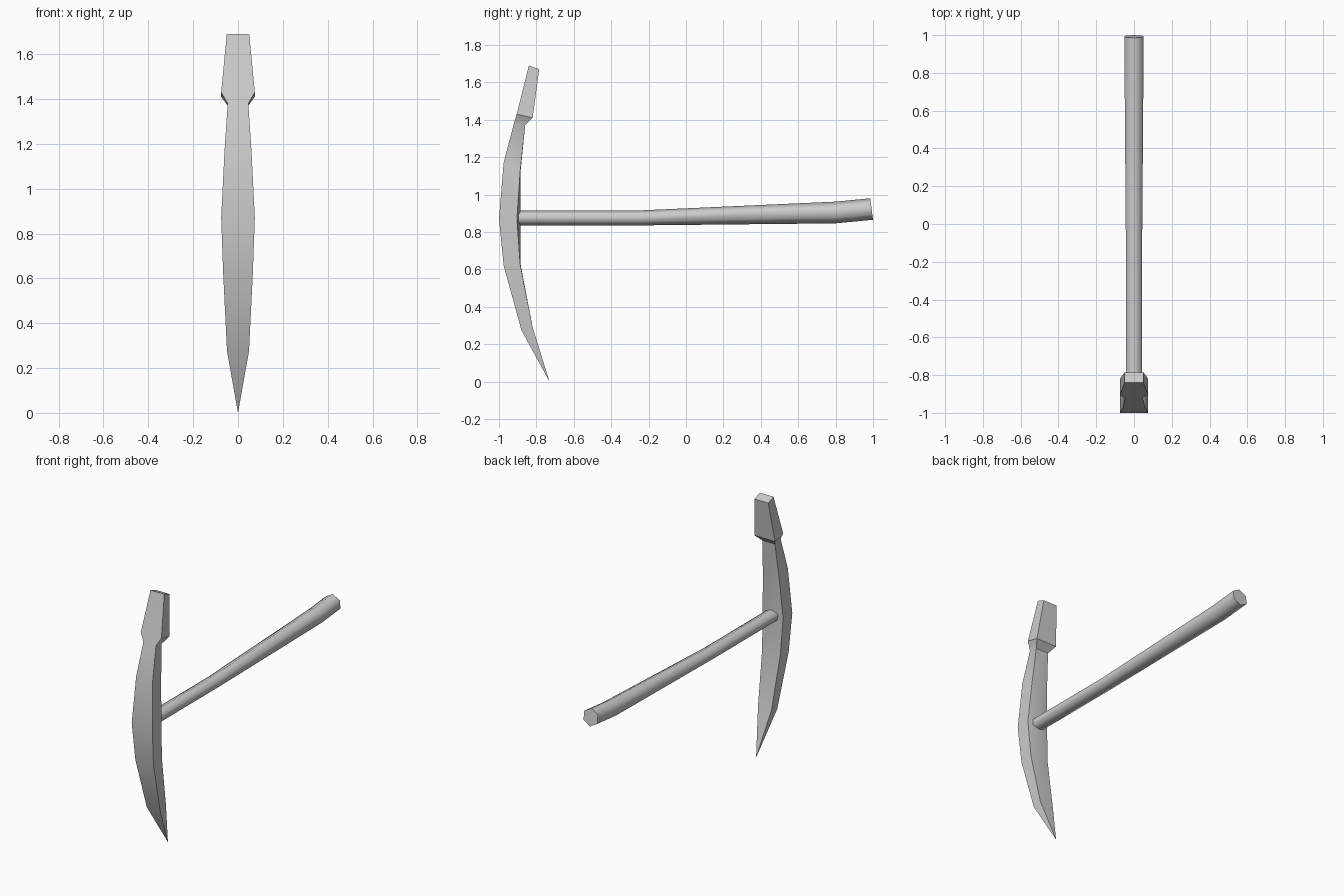
import bpy, bmesh, math

cube = bpy.data.objects.get("Cube")
if cube:
    bpy.data.objects.remove(cube, do_unlink=True)

steel = bpy.data.materials.new("light_grey")
steel.use_nodes = True
GREY = (0.6, 0.6, 0.6, 1)
steel.diffuse_color = GREY
steel.node_tree.nodes["Principled BSDF"].inputs["Base Color"].default_value = GREY


def loft(name, rings, angle):
    """Skin a list of equal-sized vertex rings and cap both ends."""
    bm = bmesh.new()
    loops = [[bm.verts.new(p) for p in ring] for ring in rings]
    for a, b in zip(loops, loops[1:]):
        for i in range(len(a)):
            j = (i + 1) % len(a)
            bm.faces.new((a[i], a[j], b[j], b[i]))
    bm.faces.new(loops[0])
    bm.faces.new(loops[-1])
    bmesh.ops.remove_doubles(bm, verts=bm.verts, dist=0.0005)
    bmesh.ops.recalc_face_normals(bm, faces=bm.faces)
    mesh = bpy.data.meshes.new(name)
    bm.to_mesh(mesh)
    bm.free()
    mesh.materials.append(steel)
    obj = bpy.data.objects.new(name, mesh)
    bpy.context.collection.objects.link(obj)
    bpy.ops.object.select_all(action='DESELECT')
    obj.select_set(True)
    bpy.context.view_layer.objects.active = obj
    bpy.ops.object.shade_smooth_by_angle(angle=math.radians(angle))
    return obj


# Pick head: front y, front z, back edge y, back z, half width, back ridge y
head_sections = [
    (-0.84, 1.69, -0.785, 1.67, 0.05, -0.785),
    (-0.905, 1.43, -0.82, 1.41, 0.075, -0.82),
    (-0.92, 1.38, -0.86, 1.37, 0.046, -0.86),
    (-0.975, 1.17, -0.887, 1.12, 0.06, -0.885),
    (-1.0, 0.87, -0.904, 0.87, 0.075, -0.885),
    (-0.975, 0.62, -0.887, 0.63, 0.066, -0.885),
    (-0.88, 0.275, -0.82, 0.29, 0.049, -0.82),
    (-0.73, 0.0, -0.73, 0.0, 0.0, -0.73),
]
loft("pick_head", [
    [(-w, fy, fz), (w, fy, fz), (w, by, bz), (0, ridge, bz), (-w, by, bz)]
    for fy, fz, by, bz, w, ridge in head_sections], 35)

# Handle: top y, bottom y, top z, bottom z, half width
handle_sections = [
    (-0.93, -0.93, 0.915, 0.835, 0.042),
    (-0.25, -0.25, 0.915, 0.835, 0.042),
    (0.8, 0.8, 0.962, 0.846, 0.05),
    (0.985, 1.0, 0.98, 0.865, 0.05),
]
SIDES = 6
rings = []
for ty, by, tz, bz, w in handle_sections:
    ring = []
    for i in range(SIDES):
        a = math.tau * i / SIDES + math.pi / 6
        t = (1 + math.sin(a)) / 2
        ring.append((w * math.cos(a) / math.cos(math.pi / 6),
                     by + (ty - by) * t, bz + (tz - bz) * t))
    rings.append(ring)
loft("handle", rings, 65)
